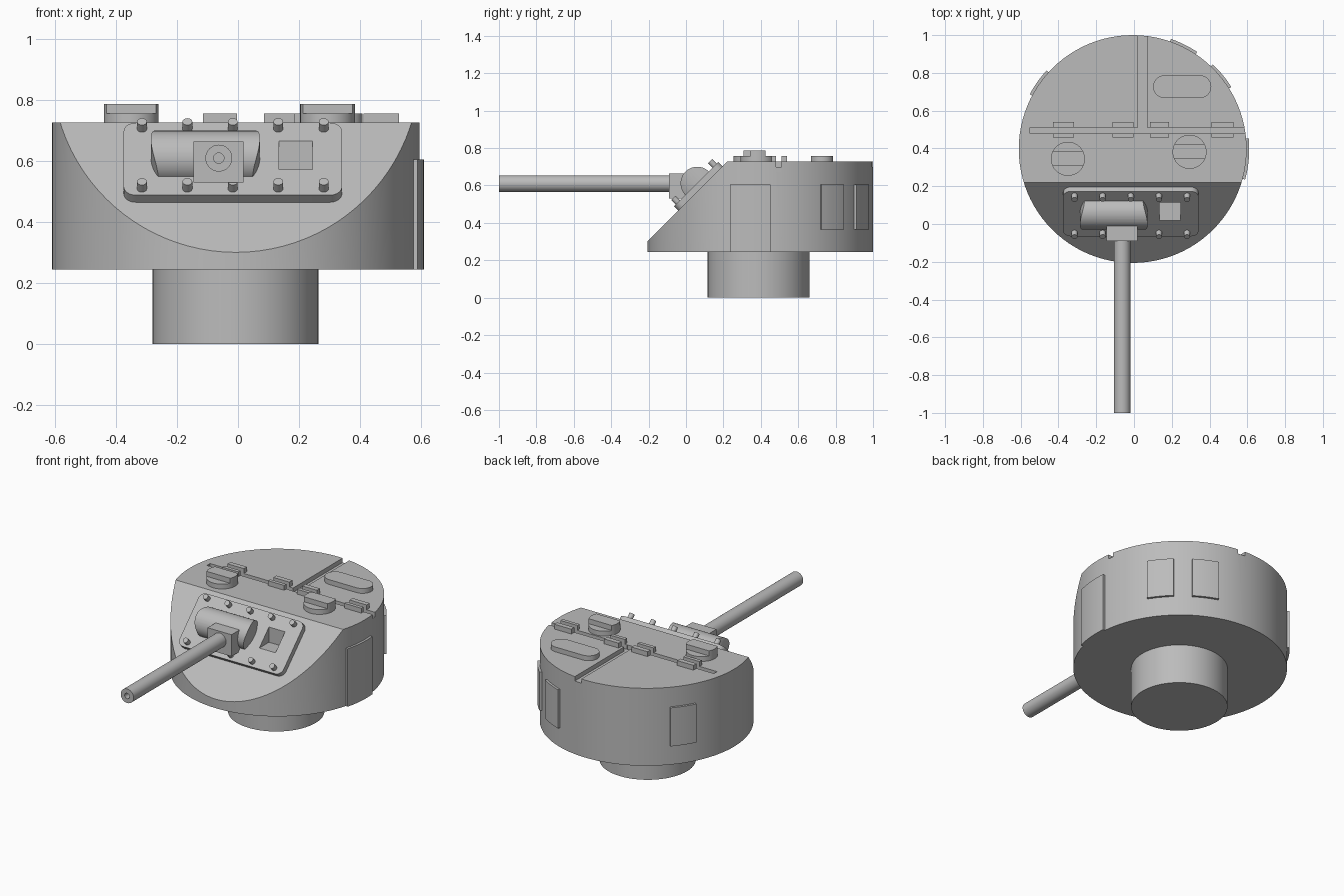
import bpy, bmesh, math
from mathutils import Matrix, Vector

if "Cube" in bpy.data.objects:
    bpy.data.objects.remove(bpy.data.objects["Cube"])

grey = bpy.data.materials.new("turret_grey")
grey.use_nodes = True
COLOUR = (0.5, 0.5, 0.5, 1)
grey.diffuse_color = COLOUR
grey.node_tree.nodes["Principled BSDF"].inputs["Base Color"].default_value = COLOUR

CX, CY, R = -0.007, 0.397, 0.603          # drum axis and radius
FLOOR, ROOF = 0.245, 0.727                # drum bottom and top
# Frame lying on the sloped front: x across, y up the slope, z outward
SLOPE = Matrix.Translation((-0.017, 0.077, 0.584)) @ Matrix.Rotation(math.radians(45), 4, 'X')
ALONG_X = Matrix.Rotation(math.radians(90), 4, 'Y')
ALONG_Y = Matrix.Rotation(math.radians(90), 4, 'X')


def finish(name, bm):
    bmesh.ops.recalc_face_normals(bm, faces=bm.faces)
    mesh = bpy.data.meshes.new(name)
    bm.to_mesh(mesh)
    bm.free()
    mesh.materials.append(grey)
    ob = bpy.data.objects.new(name, mesh)
    bpy.context.collection.objects.link(ob)
    return ob


def box(name, x, y, z, frame=Matrix()):
    """Box from (min, max) ranges."""
    bm = bmesh.new()
    bmesh.ops.create_cube(bm, size=1)
    for v in bm.verts:
        v.co = frame @ Vector([(a + b) / 2 + c * (b - a) for (a, b), c in zip((x, y, z), v.co)])
    return finish(name, bm)


def cylinder(name, centre, radius, length, frame=Matrix(), sides=64):
    bm = bmesh.new()
    bmesh.ops.create_cone(bm, cap_ends=True, segments=sides, radius1=radius, radius2=radius,
                          depth=length, matrix=Matrix.Translation(centre) @ frame)
    return finish(name, bm)


def prism(name, outline, z0, z1, frame=Matrix()):
    """Extrude a closed xy outline from z0 to z1."""
    bm = bmesh.new()
    face = bm.faces.new([bm.verts.new((x, y, z0)) for x, y in outline])
    new = bmesh.ops.extrude_face_region(bm, geom=[face])["geom"]
    bmesh.ops.translate(bm, vec=(0, 0, z1 - z0), verts=[g for g in new if isinstance(g, bmesh.types.BMVert)])
    bm.transform(frame)
    return finish(name, bm)


def rounded(cx, cy, hx, hy, r, steps=8):
    """Outline of a rounded rectangle."""
    pts = []
    for q, (sx, sy) in enumerate(((1, 1), (-1, 1), (-1, -1), (1, -1))):
        for i in range(steps + 1):
            a = math.pi / 2 * (q + i / steps)
            p = (cx + sx * (hx - r) + r * math.cos(a), cy + sy * (hy - r) + r * math.sin(a))
            if not pts or math.dist(p, pts[-1]) > 1e-5:
                pts.append(p)
    return pts[:-1] if math.dist(pts[0], pts[-1]) < 1e-5 else pts


def carve(ob, cutter, operation='DIFFERENCE', keep=False):
    mod = ob.modifiers.new("carve", 'BOOLEAN')
    mod.object, mod.operation, mod.solver = cutter, operation, 'EXACT'
    bpy.context.view_layer.objects.active = ob
    bpy.ops.object.modifier_apply(modifier=mod.name)
    if not keep:
        bpy.data.objects.remove(cutter)


# Drum with a sloped front
bm = bmesh.new()
bmesh.ops.create_cone(bm, cap_ends=True, segments=96, radius1=R, radius2=R, depth=ROOF - FLOOR,
                      matrix=Matrix.Translation((CX, CY, (FLOOR + ROOF) / 2)))
cut = bmesh.ops.bisect_plane(bm, geom=bm.verts[:] + bm.edges[:] + bm.faces[:], plane_co=(0, 0.22, ROOF),
                             plane_no=(0, -1, 1), clear_outer=True)["geom_cut"]
bmesh.ops.contextual_create(bm, geom=[g for g in cut if isinstance(g, bmesh.types.BMEdge)])
drum = finish("turret_drum", bm)

# Roof grooves
carve(drum, box("cross_groove", (-0.55, 0.8), (0.48, 0.511), (0.7, 0.9)))
carve(drum, box("rear_groove", (0.021, 0.069), (0.478, 1.2), (0.7, 0.9)))

# Base ring
cylinder("base_ring", (-0.008, 0.388, FLOOR / 2), 0.272, FLOOR)

# Bolted front plate
front_plate = prism("front_plate", rounded(0, 0, 0.358, 0.168, 0.04), -0.005, 0.033, SLOPE)

# Sight opening, cut through plate and drum
sight = box("sight_cutter", (0.134, 0.245), (-0.3, 0.113), (0.572, 0.9))
carve(front_plate, sight, keep=True)
carve(drum, sight)

# Bolts in two rows
for row, v in (("lower", -0.138), ("upper", 0.14)):
    for i in range(5):
        bolt = cylinder(f"{row}_bolt_{i + 1}", ((i - 2) * 0.149, v, 0.047), 0.016, 0.038, sides=24)
        bolt.data.transform(SLOPE)

# Rounded gun mantlet
mantlet = cylinder("gun_mantlet", (-0.107, 0.06, 0.611), 0.089, 0.4, ALONG_X)
carve(mantlet, cylinder("mantlet_limit", (-0.107, 0.06, 0.611), 0.179, 0.5,
                        Matrix.Rotation(math.radians(45), 4, 'X')), 'INTERSECT')

# Gun collar and barrel
box("gun_collar", (-0.146, 0.018), (-0.09, 0.04), (0.53, 0.665))
barrel = cylinder("gun_barrel", (-0.063, -0.53, 0.61), 0.044, 0.94, ALONG_Y, 48)
carve(barrel, cylinder("bore_cutter", (-0.063, -1, 0.61), 0.017, 0.3, ALONG_Y, 32))

# Periscopes: disc with a raised centre strip
for side, x, y in (("right", -0.35, 0.345), ("left", 0.294, 0.382)):
    cylinder(f"{side}_periscope_base", (x, y, 0.741), 0.09, 0.032)
    strip = cylinder(f"{side}_periscope_head", (x, y, 0.771), 0.09, 0.034)
    carve(strip, box("strip_limit", (x - 0.2, x + 0.2), (y - 0.038, y + 0.042), (0.7, 0.9)), 'INTERSECT')

# Hinges either side of the cross groove
for i, (x0, x1) in enumerate(((-0.43, -0.318), (-0.114, -0.003), (0.085, 0.186), (0.411, 0.528))):
    box(f"hinge_{i + 1}_front", (x0, x1), (0.458, 0.48), (0.72, 0.757))
    box(f"hinge_{i + 1}_rear", (x0, x1), (0.511, 0.541), (0.72, 0.757))

# Oblong roof cover
prism("roof_cover", rounded(0.255, 0.727, 0.154, 0.06, 0.0599, 12), 0.72, 0.757)

# Curved plates around the drum wall
for name, mid, half, low in (("left_door", -5, 10.2, FLOOR), ("rear_left_port", 39.4, 7.2, 0.365),
                             ("rear_port", 63.6, 7.2, 0.365), ("rear_right_port", 144.8, 7.2, 0.365)):
    arc = [math.radians(mid + half * t / 4) for t in range(-4, 5)]
    rim = [(a, R + 0.014) for a in arc] + [(a, R - 0.01) for a in reversed(arc)]
    prism(name, [(CX + r * math.cos(a), CY + r * math.sin(a)) for a, r in rim], low, 0.605)

# Smooth round surfaces, keep edges sharp
bpy.ops.object.select_all(action='DESELECT')
for ob in bpy.context.collection.objects:
    if ob.type == 'MESH' and grey.name in ob.data.materials:
        ob.select_set(True)
        bpy.context.view_layer.objects.active = ob
bpy.ops.object.shade_smooth_by_angle(angle=math.radians(30))
